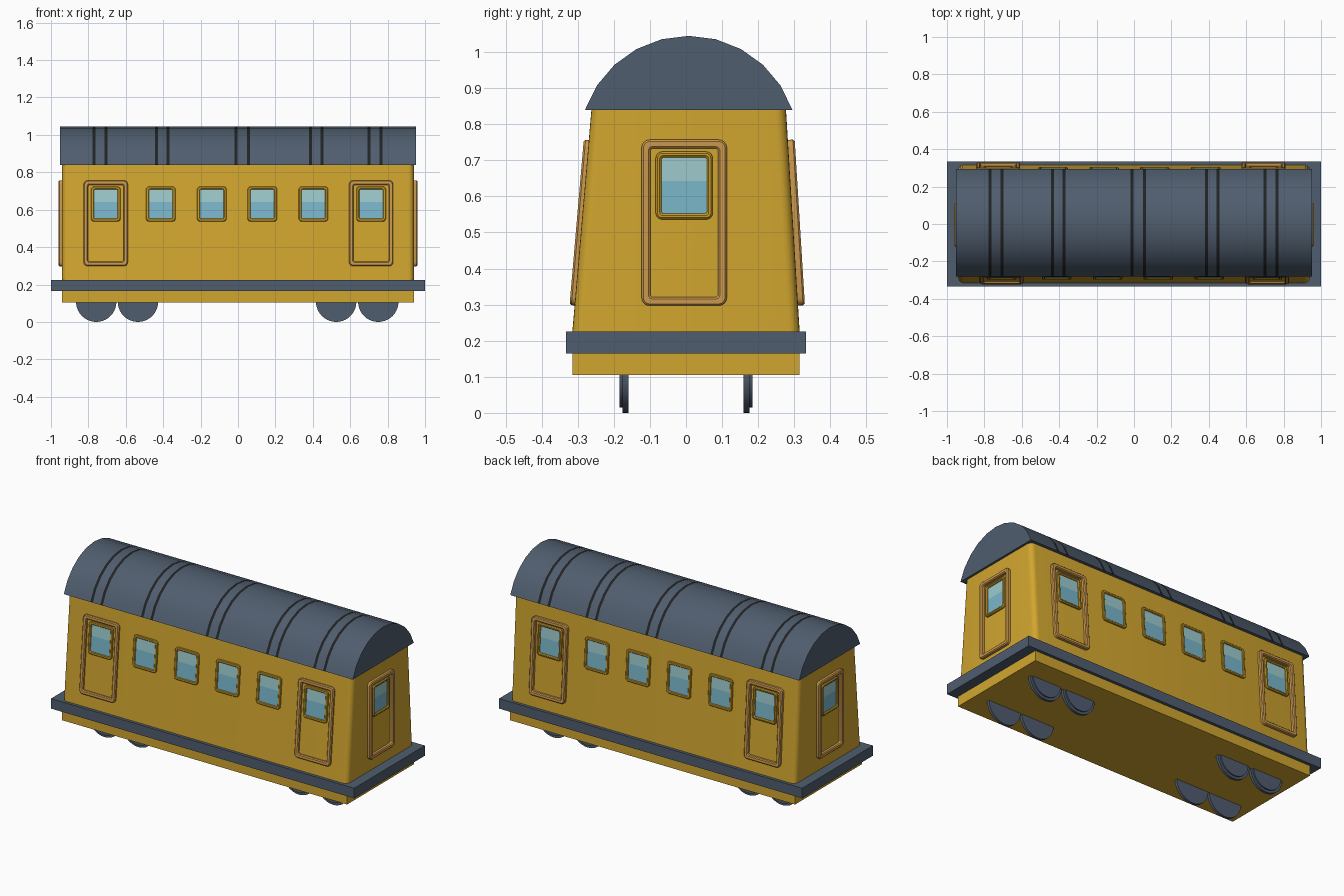
import bpy, bmesh, math
from mathutils import Vector, Matrix

if "Cube" in bpy.data.objects:
    bpy.data.objects.remove(bpy.data.objects["Cube"])


def material(name, rgb):
    m = bpy.data.materials.new(name)
    m.use_nodes = True
    m.diffuse_color = (*rgb, 1)
    m.node_tree.nodes["Principled BSDF"].inputs["Base Color"].default_value = (*rgb, 1)
    return m


YELLOW = material("body yellow", (0.64, 0.38, 0.028))
SLATE = material("slate grey", (0.08, 0.11, 0.156))
BLACK = material("band black", (0.015, 0.016, 0.018))
TRIM = material("door trim", (0.6, 0.315, 0.076))
FRAME = material("window frame ochre", (0.57, 0.32, 0.02))
GLASS = material("glass blue", (0.195, 0.474, 0.597))
SHINE = material("glass pale", (0.342, 0.597, 0.61))


def finish(name, bm, mats, smooth=True, matrix=None):
    bmesh.ops.recalc_face_normals(bm, faces=bm.faces)
    mesh = bpy.data.meshes.new(name)
    bm.to_mesh(mesh)
    bm.free()
    for m in mats:
        mesh.materials.append(m)
    ob = bpy.data.objects.new(name, mesh)
    bpy.context.collection.objects.link(ob)
    if matrix:
        ob.matrix_world = matrix
    if smooth:
        bpy.ops.object.select_all(action='DESELECT')
        ob.select_set(True)
        bpy.context.view_layer.objects.active = ob
        bpy.ops.object.shade_smooth_by_angle(angle=math.radians(35))
    return ob


def box(name, size, z0, z1, mat):
    bm = bmesh.new()
    bmesh.ops.create_cube(bm, size=1)
    for v in bm.verts:
        v.co = (v.co.x * size[0], v.co.y * size[1], z1 if v.co.z > 0 else z0)
    return finish(name, bm, [mat], smooth=False)


def loft(bm, loops, closed=False):
    rings = [[bm.verts.new(p) for p in loop] for loop in loops]
    for a, b in zip(rings, rings[1:]):
        for i in range(len(a)):
            j = (i + 1) % len(a)
            bm.faces.new((a[i], a[j], b[j], b[i]))
    if closed:
        bm.faces.new(rings[0])
        bm.faces.new(rings[-1])


def rounded(hw, hh, r, depth, steps=4):
    pts = []
    for k, (sx, sy) in enumerate([(1, 1), (-1, 1), (-1, -1), (1, -1)]):
        for s in range(steps + 1):
            a = math.radians(90) * (k + s / steps)
            pts.append((sx * (hw - r) + r * math.cos(a), sy * (hh - r) + r * math.sin(a), depth))
    return pts


# Chassis
box("lower_skirt", (1.88, 0.63), 0.105, 0.165, YELLOW)
box("chassis_plate", (2.0, 0.666), 0.165, 0.225, SLATE)

# Tapered cabin with rounded vertical corners
LOW, HIGH = 0.225, 0.842
FRONT = (-0.315, -0.262)
BACK = (0.315, 0.277)
bm = bmesh.new()
bmesh.ops.create_cube(bm, size=1)
for v in bm.verts:
    top = v.co.z > 0
    side = BACK if v.co.y > 0 else FRONT
    v.co = (math.copysign(0.94, v.co.x), side[top], HIGH if top else LOW)
upright = [e for e in bm.edges if abs(e.verts[0].co.z - e.verts[1].co.z) > 0.1]
bmesh.ops.bevel(bm, geom=upright, offset=0.03, segments=5, profile=0.5, affect='EDGES')
finish("cabin", bm, [YELLOW])

# Barrel roof, cut along its length so the bands are whole faces
MID, R, CZ, HALF, SEG = 0.0075, 0.304, 0.741, math.radians(71), 10
arc = [(MID + R * math.sin(t), CZ + R * math.cos(t))
       for t in (HALF * (2 * i / SEG - 1) for i in range(SEG + 1))]
bands = [-0.77, -0.705, -0.437, -0.375, -0.01, 0.055, 0.388, 0.45, 0.7, 0.765]
stations = [-0.953] + [b + s for b in bands for s in (-0.008, 0.008)] + [0.953]
bm = bmesh.new()
loft(bm, [[(x, y, z) for y, z in arc] for x in stations], closed=True)
for f in bm.faces:
    c = f.calc_center_median()
    if len(f.verts) == 4 and c.z > 0.85 and any(abs(c.x - b) < 0.004 for b in bands):
        f.material_index = 1
finish("roof", bm, [SLATE, BLACK])

# Flanged wheels
for x in (-0.758, -0.535, 0.525, 0.75):
    for side in (-1, 1):
        bm = bmesh.new()
        for radius, y0, y1 in ((0.108, 0.160, 0.176), (0.093, 0.170, 0.184)):
            m = Matrix.Translation((x, side * (y0 + y1) / 2, 0.108)) @ Matrix.Rotation(math.pi / 2, 4, 'X')
            bmesh.ops.create_cone(bm, cap_ends=True, segments=40, radius1=radius,
                                  radius2=radius, depth=y1 - y0, matrix=m)
        finish("wheel", bm, [SLATE])


def ring(name, wall, hw, hh, rim, radius, depth, mat):
    b = min(0.005, depth * 0.4)
    bm = bmesh.new()
    loft(bm, [rounded(hw, hh, radius, -0.004),
              rounded(hw, hh, radius, depth - b),
              rounded(hw - b, hh - b, radius - b, depth),
              rounded(hw - rim + b, hh - rim + b, radius * 0.5, depth),
              rounded(hw - rim, hh - rim, radius * 0.4, depth - b),
              rounded(hw - rim, hh - rim, radius * 0.4, -0.004)])
    finish(name, bm, [mat], matrix=wall)


def window(wall, depth):
    ring("window_frame", wall, 0.079, 0.094, 0.016, 0.018, depth, FRAME)
    # Pane split into a clear lower part and a pale upper part
    bm = bmesh.new()
    rows = [[bm.verts.new((x, y, 0.003)) for x in (-0.066, 0.066)] for y in (-0.08, 0.012, 0.08)]
    for i, (a, b) in enumerate(zip(rows, rows[1:])):
        bm.faces.new((a[0], a[1], b[1], b[0])).material_index = i
    finish("window_pane", bm, [GLASS, SHINE], smooth=False, matrix=wall)


def place(origin, right, up, z):
    right, up = Vector(right), Vector(up).normalized()
    out = right.cross(up)
    pos = Vector(origin) + up * ((z - LOW) / up.z)
    m = Matrix((right, up, out)).transposed().to_4x4()
    m.translation = pos
    return m


def door(origin, right, up, depth):
    ring("door_frame", place(origin, right, up, 0.527), 0.118, 0.23, 0.024, 0.022, depth, TRIM)
    window(place(origin, right, up, 0.63), depth * 0.65)


# Long sides: a door at each end and four windows between
for wall, flip, shift, depth in ((FRONT, 1, 0, 0.014), (BACK, -1, -0.02, 0.019)):
    rise = (0, wall[1] - wall[0], HIGH - LOW)
    for x in (-0.707, 0.712):
        door((x + shift, wall[0], LOW), (flip, 0, 0), rise, depth)
    for x in (-0.413, -0.14, 0.13, 0.403):
        window(place((x + shift, wall[0], LOW), (flip, 0, 0), rise, 0.63), 0.009)

# End walls: one door each
for s in (-1, 1):
    door((s * 0.94, -0.005, LOW), (0, s, 0), (0, 0, 1), 0.019)
